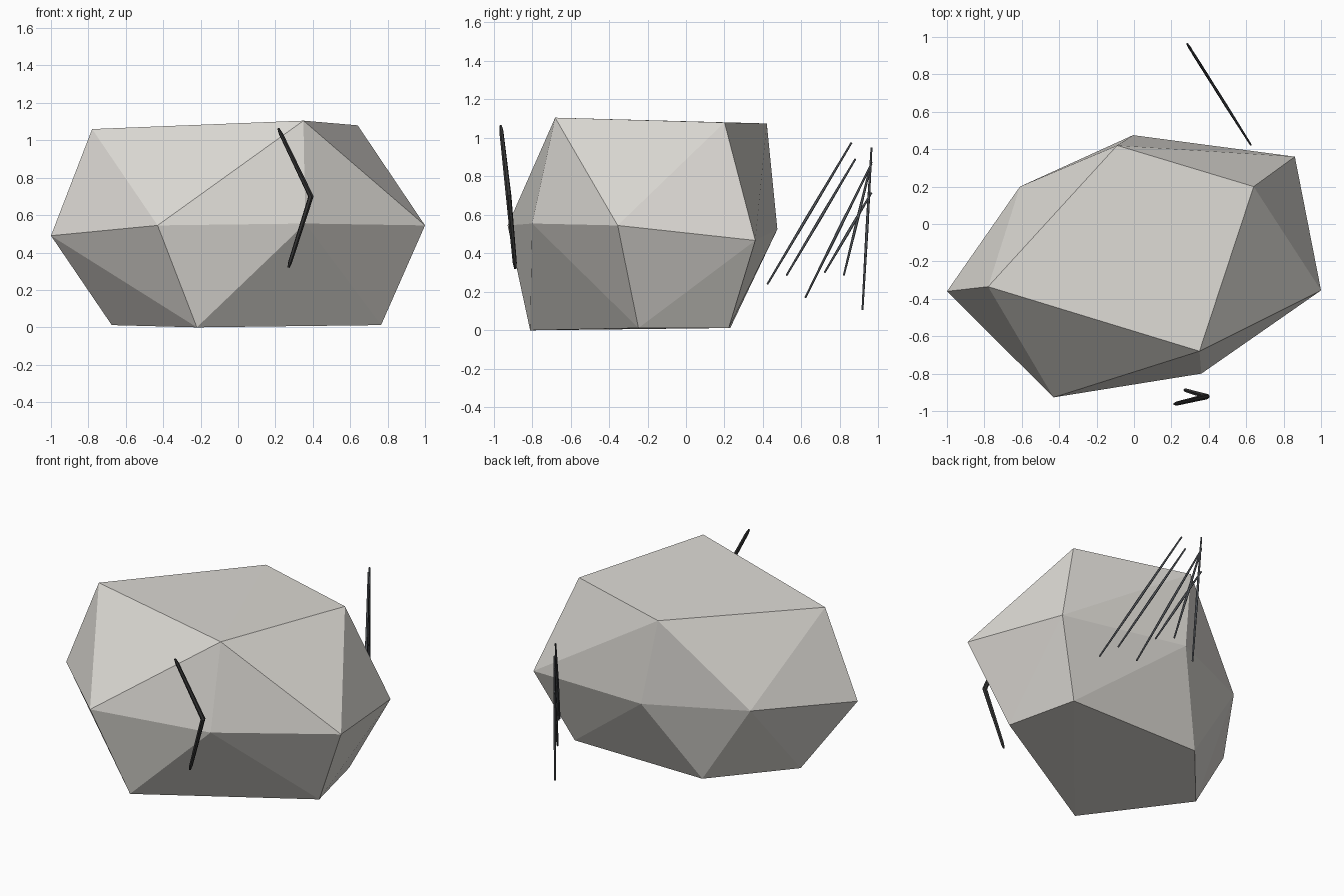
import bpy, bmesh
from mathutils import Vector

if "Cube" in bpy.data.objects:
    bpy.data.objects.remove(bpy.data.objects["Cube"])


def material(name, rgb):
    m = bpy.data.materials.new(name)
    m.diffuse_color = (*rgb, 1)
    m.use_nodes = True
    m.node_tree.nodes["Principled BSDF"].inputs["Base Color"].default_value = m.diffuse_color
    return m


stone_mat = material("stone", (0.72, 0.70, 0.66))
crack_mat = material("crack_black", (0.035, 0.035, 0.035))
hatch_mat = material("hatch_grey", (0.12, 0.13, 0.145))


def add_object(name, bm, mat):
    bmesh.ops.recalc_face_normals(bm, faces=bm.faces[:])
    me = bpy.data.meshes.new(name)
    bm.to_mesh(me)
    bm.free()
    me.materials.append(mat)
    ob = bpy.data.objects.new(name, me)
    bpy.context.collection.objects.link(ob)
    return ob


# Boulder: convex hull of a top ring, a waist ring and a base ring
top = [(-0.78, -0.335, 1.06), (0.35, -0.68, 1.105), (0.64, 0.20, 1.08), (-0.09, 0.42, 1.075)]
waist = [(-1.0, -0.36, 0.49), (-0.43, -0.927, 0.545), (0.36, -0.80, 0.555), (1.0, -0.355, 0.545),
         (0.86, 0.36, 0.467), (-0.005, 0.475, 0.525), (-0.61, 0.20, 0.535)]
base = [(-0.22, -0.81, 0.0), (0.765, -0.247, 0.012), (0.655, 0.222, 0.012),
        (-0.28, 0.23, 0.012), (-0.675, -0.23, 0.012)]
bm = bmesh.new()
for p in top + waist + base:
    bm.verts.new(p)
bmesh.ops.convex_hull(bm, input=bm.verts[:])
add_object("boulder", bm, stone_mat)


# Thin stroke: a six-sided tube along a path, with a radius per point
def stroke(name, points, radii, mat):
    cu = bpy.data.curves.new(name, 'CURVE')
    cu.dimensions = '3D'
    cu.bevel_depth = 1.0
    cu.bevel_resolution = 1
    cu.use_fill_caps = True
    sp = cu.splines.new('POLY')
    sp.points.add(len(points) - 1)
    for q, p, r in zip(sp.points, points, radii):
        q.co = (*p, 1)
        q.radius = r
    sp.use_smooth = False
    cu.materials.append(mat)
    ob = bpy.data.objects.new(name, cu)
    bpy.context.collection.objects.link(ob)


# Bent crack in front of the boulder
a, b, c = Vector((0.215, -0.963, 1.065)), Vector((0.39, -0.922, 0.70)), Vector((0.27, -0.887, 0.32))
stroke("front_crack", [a, a.lerp(b, 0.08), b, c.lerp(b, 0.08), c],
       [0.006, 0.011, 0.015, 0.011, 0.006], crack_mat)

# Hatching strokes behind, all in one upright slanted plane: (y0, z0, y1, z1)
hatch = [(0.423, 0.24, 0.86, 0.975), (0.522, 0.285, 0.88, 0.89), (0.62, 0.17, 0.964, 0.865),
         (0.72, 0.30, 0.964, 0.715), (0.82, 0.285, 0.964, 0.875), (0.917, 0.105, 0.964, 0.95)]
for i, (y0, z0, y1, z1) in enumerate(hatch):
    ends = [Vector((0.28 + 0.63 * (0.97 - y), y, z)) for y, z in ((y0, z0), (y1, z1))]
    pts = [ends[0].lerp(ends[1], t) for t in (0, 0.5, 1)]
    stroke(f"hatch_stroke_{i + 1}", pts, [0.005, 0.008, 0.005], hatch_mat)
